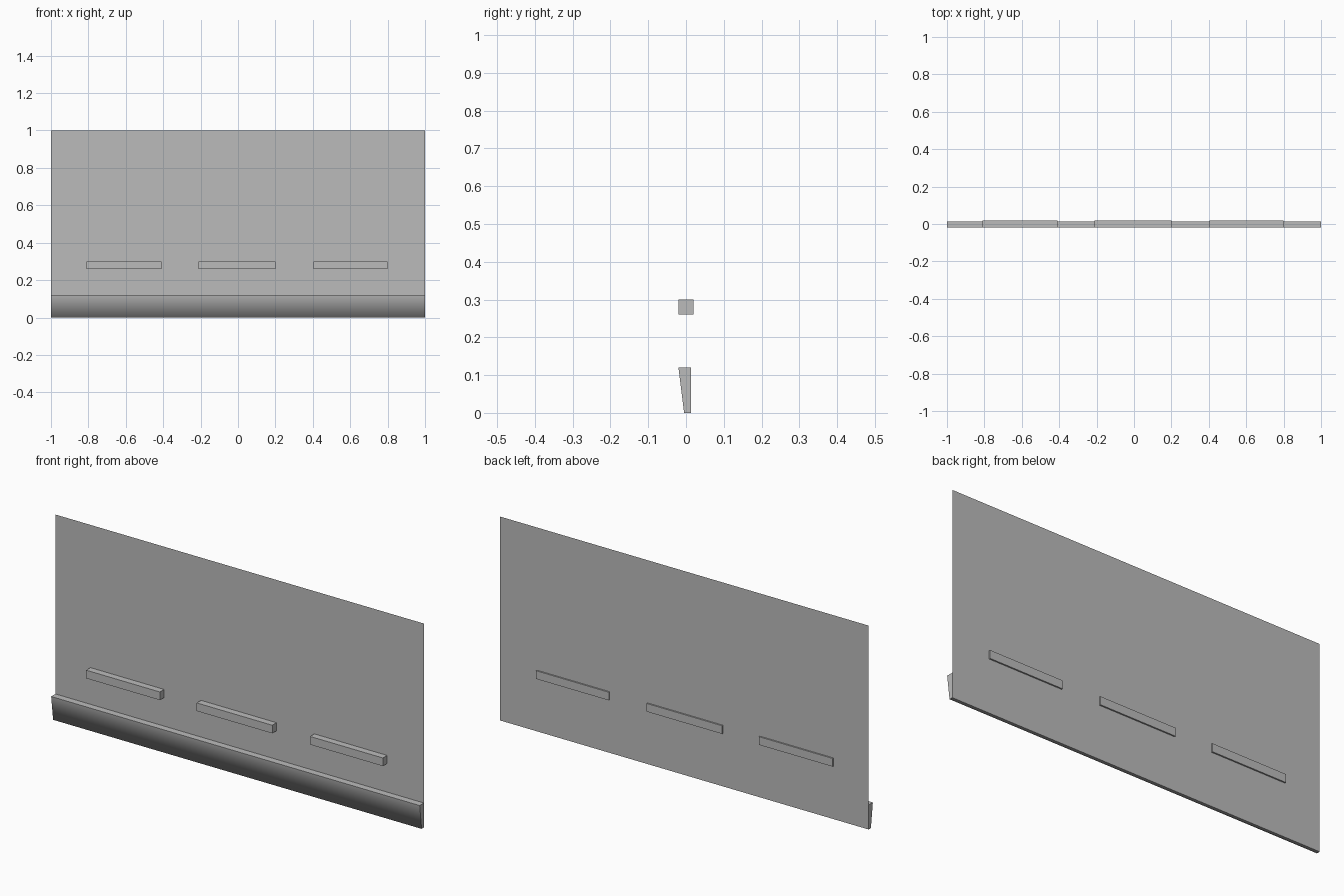
import bpy, bmesh

if "Cube" in bpy.data.objects:
    bpy.data.objects.remove(bpy.data.objects["Cube"])

grey = bpy.data.materials.new("plain grey")
grey.diffuse_color = (0.5, 0.5, 0.5, 1)
grey.use_nodes = True
grey.node_tree.nodes["Principled BSDF"].inputs["Base Color"].default_value = grey.diffuse_color

BACK = 0.013   # plane of the wall sheet


def make(name, bm):
    mesh = bpy.data.meshes.new(name)
    bm.to_mesh(mesh)
    bm.free()
    mesh.materials.append(grey)
    obj = bpy.data.objects.new(name, mesh)
    bpy.context.collection.objects.link(obj)
    return obj


def extrude_x(name, profile, x0, x1, soft_edge=None):
    """Sweep a closed (y, z) profile from x0 to x1."""
    bm = bmesh.new()
    face = bm.faces.new([bm.verts.new((x0, y, z)) for y, z in profile])
    ext = bmesh.ops.extrude_face_region(bm, geom=[face], use_keep_orig=True)
    moved = [v for v in ext["geom"] if isinstance(v, bmesh.types.BMVert)]
    bmesh.ops.translate(bm, verts=moved, vec=(x1 - x0, 0, 0))
    bmesh.ops.recalc_face_normals(bm, faces=bm.faces)
    if soft_edge:
        # only the long edge at this profile point is shaded smooth
        for f in bm.faces:
            f.smooth = True
        for e in bm.edges:
            e.smooth = all(abs(v.co.y - soft_edge[0]) < 1e-4 and
                           abs(v.co.z - soft_edge[1]) < 1e-4 for v in e.verts)
    return make(name, bm)


# Thin wall sheet, a single surface facing the front
bm = bmesh.new()
bm.faces.new([bm.verts.new((x, BACK, z))
              for x, z in ((-1, 0.12), (1, 0.12), (1, 1), (-1, 1))])
make("wall_sheet", bm)

# Tapered skirting board, shaded softly round its lower front edge
extrude_x("skirting_board",
          [(-0.02, 0.12), (-0.005, 0), (BACK, 0), (BACK, 0.12)],
          -1, 1, soft_edge=(-0.005, 0))

# Three bars set through the wall
for i, (x0, x1) in enumerate(((-0.81, -0.41), (-0.21, 0.20), (0.405, 0.80))):
    extrude_x(f"bar_{i + 1}",
              [(-0.02, 0.26), (0.02, 0.26), (0.02, 0.30), (-0.02, 0.30)], x0, x1)
